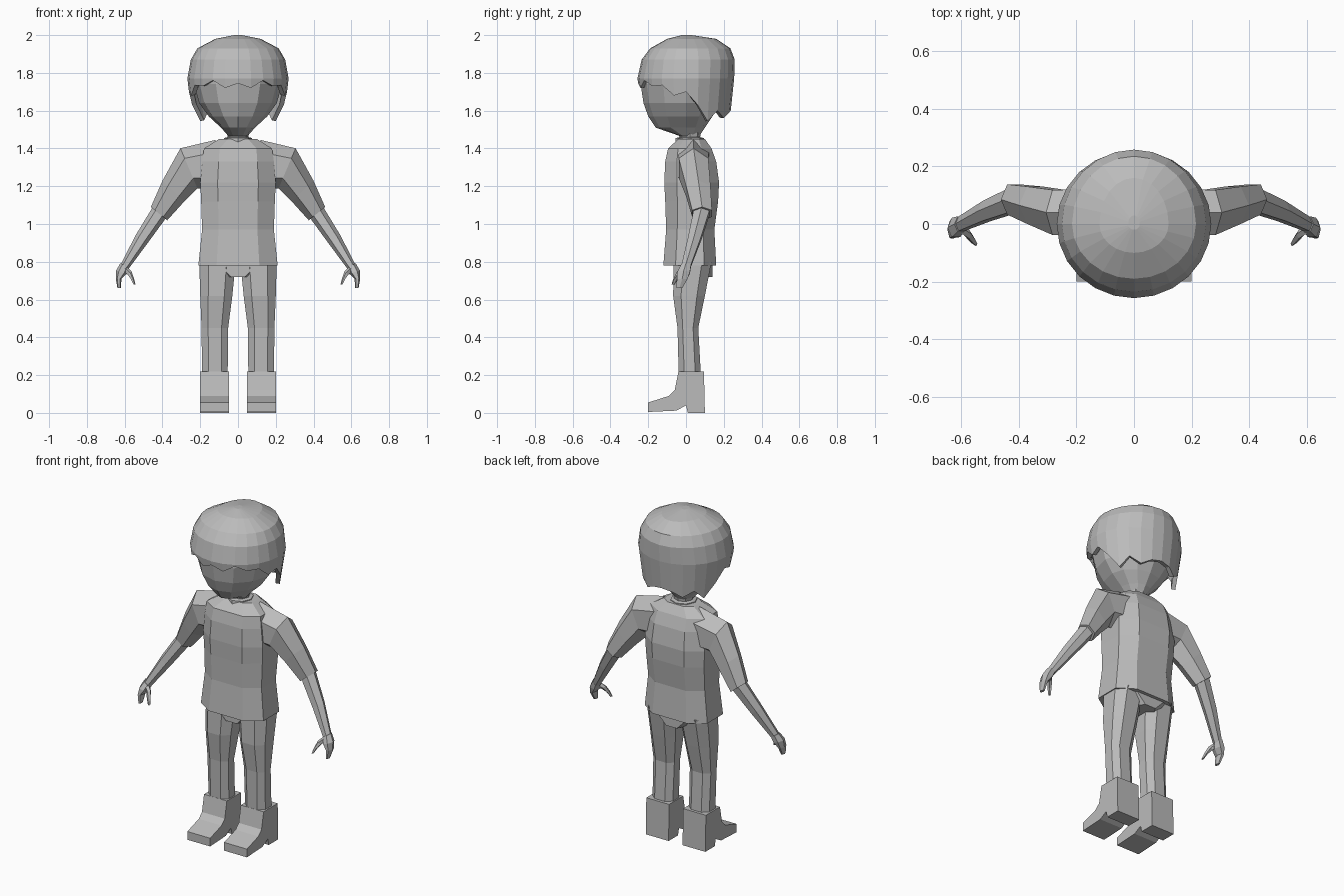
import bpy, bmesh, math
from mathutils import Vector

if "Cube" in bpy.data.objects:
    bpy.data.objects.remove(bpy.data.objects["Cube"])

grey = bpy.data.materials.new("plain grey")
grey.diffuse_color = (0.5, 0.5, 0.5, 1)
grey.use_nodes = True
grey.node_tree.nodes["Principled BSDF"].inputs["Base Color"].default_value = grey.diffuse_color


def loft(name, rings, mirror=False, caps=(True, True)):
    """Skin a list of equal rings of points."""
    bm = bmesh.new()
    vr = [[bm.verts.new(p) for p in r] for r in rings]
    n = len(rings[0])
    for a, b in zip(vr, vr[1:]):
        for i in range(n):
            j = (i + 1) % n
            bm.faces.new((a[i], a[j], b[j], b[i]))
    if caps[0]:
        bm.faces.new(vr[0])
    if caps[1]:
        bm.faces.new(vr[-1])
    bmesh.ops.recalc_face_normals(bm, faces=bm.faces)
    me = bpy.data.meshes.new(name)
    bm.to_mesh(me)
    bm.free()
    me.materials.append(grey)
    ob = bpy.data.objects.new(name, me)
    bpy.context.collection.objects.link(ob)
    if mirror:
        mod = ob.modifiers.new("Mirror", 'MIRROR')
        mod.use_mirror_merge = False
    return ob


def tube(name, stations, n=6):
    """Mirrored limb: stations are (x, y, z, tilt of section in xz, radius, depth radius)."""
    rings = []
    for x, y, z, tilt, ra, ry in stations:
        nrm = Vector((math.cos(math.radians(tilt)), 0, math.sin(math.radians(tilt))))
        rings.append([Vector((x, y, z)) + nrm * ra * math.cos(2 * math.pi * i / n)
                      + Vector((0, ry * math.sin(2 * math.pi * i / n) * 1.1, 0)) for i in range(n)])
    return loft(name, rings, True)


def section(x0, x1, y0, y1, z, c=0.3):
    """Chamfered rectangle at height z."""
    cx, cy = (x1 - x0) * c, (y1 - y0) * c
    return [(x0 + cx, y0, z), (x1 - cx, y0, z), (x1, y0 + cy, z), (x1, y1 - cy, z),
            (x1 - cx, y1, z), (x0 + cx, y1, z), (x0, y1 - cy, z), (x0, y0 + cy, z)]


def lerp_table(tab, v):
    for a, b in zip(tab, tab[1:]):
        if v <= b[0]:
            t = max(0, (v - a[0]) / (b[0] - a[0]))
            return [p + (q - p) * t for p, q in zip(a[1:], b[1:])]
    return list(tab[-1][1:])


def oval(w, f, b, a, z):
    """Point on an oval with separate front and back reach; angle 0 is the front."""
    c = math.cos(a)
    return (w * math.sin(a), -c * (f if c > 0 else b), z)


# shirt body: half width, front y, back y, height
loft("shirt_body", [section(-w, w, f, b, z, 0.23) for w, f, b, z in (
    (0.21, -0.12, 0.16, 0.78), (0.19, -0.105, 0.15, 0.97), (0.195, -0.11, 0.17, 1.12),
    (0.20, -0.115, 0.175, 1.22), (0.19, -0.11, 0.16, 1.33), (0.18, -0.095, 0.135, 1.40),
    (0.10, -0.04, 0.10, 1.45))])

# sleeves, forearms and hands
tube("sleeve", [(0.12, 0.04, 1.315, 90, 0.13, 0.085), (0.26, 0.04, 1.295, 67, 0.115, 0.082),
                (0.342, 0.065, 1.175, 45, 0.08, 0.068), (0.418, 0.085, 1.055, 39, 0.056, 0.055)])
tube("forearm", [(0.41, 0.085, 1.07, 39, 0.046, 0.045), (0.51, 0.045, 0.92, 34, 0.038, 0.036),
                 (0.60, 0.0, 0.775, 30, 0.024, 0.026)])
tube("hand", [(0.60, 0.0, 0.78, 30, 0.026, 0.028), (0.617, -0.012, 0.745, 15, 0.03, 0.035),
              (0.632, -0.02, 0.71, 0, 0.015, 0.03), (0.629, -0.035, 0.66, 0, 0.009, 0.016)])
tube("thumb", [(0.605, -0.01, 0.765, 100, 0.02, 0.018), (0.575, -0.035, 0.74, 140, 0.015, 0.015),
               (0.56, -0.055, 0.71, 180, 0.01, 0.012), (0.549, -0.068, 0.68, 180, 0.006, 0.008)], 5)

# trousers: hips and legs
loft("hips", [section(-w, w, -0.065, 0.14, z, 0.2) for w, z in ((0.06, 0.72), (0.19, 0.80))])
loft("leg", [section(x0, x1, y0, y1, z, 0.25) for x0, x1, y0, y1, z in (
    (0.055, 0.19, -0.038, 0.08, 0.18), (0.052, 0.193, -0.045, 0.065, 0.45),
    (0.03, 0.20, -0.068, 0.10, 0.62), (0.012, 0.205, -0.065, 0.135, 0.80))], True)

# boots: side profile extruded sideways
boot = [(-0.04, 0.22), (-0.06, 0.12), (-0.09, 0.09), (-0.2, 0.055), (-0.2, 0.005), (-0.05, 0.012),
        (0.0, 0.04), (0.01, 0.0), (0.1, 0.0), (0.095, 0.22)]
loft("boot", [[(x, y, z) for y, z in boot] for x in (0.047, 0.2)], True)

# neck, with a collar
N = 24
angles = [2 * math.pi * i / N for i in range(N)]
loft("neck", [[(r * math.cos(a), 0.02 + r * math.sin(a), z) for a in angles[::3]]
              for r, z in ((0.08, 1.40), (0.075, 1.455), (0.055, 1.46), (0.065, 1.52))])

# head: height, half width, front reach, back reach
face = [(1.465, 0.05, 0.03, 0.07), (1.51, 0.09, 0.16, 0.10), (1.57, 0.155, 0.20, 0.14),
        (1.64, 0.205, 0.225, 0.18), (1.74, 0.235, 0.24, 0.20), (1.82, 0.23, 0.23, 0.22),
        (1.90, 0.19, 0.17, 0.19)]
loft("head", [[oval(w, f, b, a, z) for a in angles[::2]] for z, w, f, b in face])

# hair: cap with a jagged hem, short in front and long behind
hair = [(1.52, 0.225, 0.20, 0.225), (1.62, 0.25, 0.235, 0.24), (1.77, 0.268, 0.257, 0.255),
        (1.87, 0.25, 0.235, 0.258), (1.93, 0.215, 0.19, 0.235), (1.98, 0.12, 0.10, 0.16),
        (2.0, 0.02, 0.02, 0.03)]
hem = [1.745, 1.72, 1.76, 1.73, 1.735, 1.68, 1.70, 1.63, 1.545, 1.60, 1.56, 1.59, 1.60]
rings = []
for level in (None, 1.77, 1.87, 1.93, 1.98, 2.0):
    ring = []
    for i, a in enumerate(angles):
        z = level or hem[min(i, N - i)]
        ring.append(oval(*lerp_table(hair, z), a, z))
    rings.append(ring)
cap = loft("hair", rings, caps=(False, True))
sol = cap.modifiers.new("Thickness", 'SOLIDIFY')
sol.thickness = 0.025
sol.offset = -1
